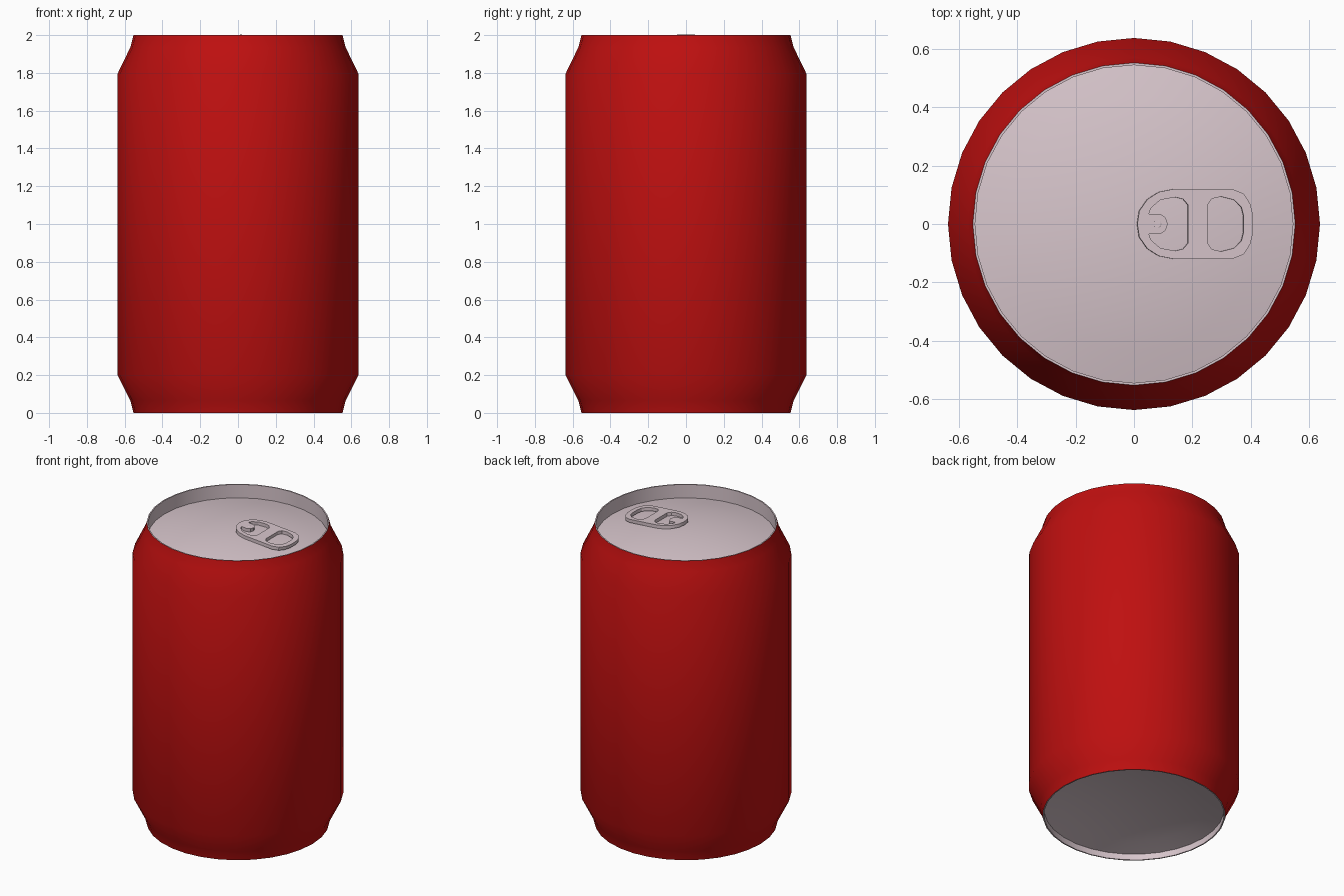
import bpy, bmesh, math

if "Cube" in bpy.data.objects:
    bpy.data.objects.remove(bpy.data.objects["Cube"])

SIDES = 32


def material(name, rgb):
    m = bpy.data.materials.new(name)
    m.diffuse_color = (*rgb, 1)
    m.use_nodes = True
    m.node_tree.nodes["Principled BSDF"].inputs["Base Color"].default_value = m.diffuse_color
    return m


red = material("red paint", (0.52, 0.005, 0.005))
metal = material("pale metal", (0.68, 0.56, 0.60))


def smooth(ob, angle=35):
    bpy.ops.object.select_all(action='DESELECT')
    ob.select_set(True)
    bpy.context.view_layer.objects.active = ob
    bpy.ops.object.shade_smooth_by_angle(angle=math.radians(angle))


def lathe(name, profile, mat, sides=SIDES):
    """Revolve (radius, z) points; a radius of 0 closes with a fan."""
    bm = bmesh.new()
    rings = []
    for r, z in profile:
        n = 1 if r == 0 else sides
        rings.append([bm.verts.new((r * math.cos(2 * math.pi * i / sides),
                                    r * math.sin(2 * math.pi * i / sides), z)) for i in range(n)])
    for a, b in zip(rings, rings[1:]):
        for i in range(sides):
            j = (i + 1) % sides
            quad = [a[i % len(a)], a[j % len(a)], b[j % len(b)], b[i % len(b)]]
            bm.faces.new(list(dict.fromkeys(quad)))
    me = bpy.data.meshes.new(name)
    bm.to_mesh(me)
    bm.free()
    me.materials.append(mat)
    ob = bpy.data.objects.new(name, me)
    bpy.context.collection.objects.link(ob)
    smooth(ob)
    return ob


def dome(edge_z, rise, r=0.545, steps=5):
    """Profile points of a shallow dome, centre first."""
    return [(r * k / steps, edge_z + rise * (1 - (k / steps) ** 2)) for k in range(steps + 1)]


# Painted wall with tapered shoulder and foot
lathe("can_wall", [(0.553, 0), (0.57, 0.065), (0.638, 0.2),
                   (0.638, 1.795), (0.57, 1.935), (0.553, 2)], red)

# Recessed domed lid with thin rim, and hollow base
lathe("lid", [(0.553, 2), (0.545, 2)] + dome(1.91, 0.065)[::-1], metal)
lathe("base", dome(0.04, 0.065) + [(0.545, 0), (0.553, 0)], metal)


# Pull tab: outline with two finger holes, mirrored across y = 0
def mirrored(half):
    return half + [(x, -y) for x, y in reversed(half) if y > 0]


outline = mirrored([(0.01, 0), (0.017, 0.045), (0.045, 0.085), (0.085, 0.11), (0.135, 0.12),
                    (0.335, 0.12), (0.375, 0.105), (0.398, 0.07), (0.408, 0.03)])
front_hole = mirrored([(0.115, 0), (0.107, 0.022), (0.088, 0.035), (0.05, 0.035), (0.057, 0.055),
                       (0.09, 0.083), (0.142, 0.092), (0.168, 0.085), (0.185, 0.065)])
back_hole = mirrored([(0.252, 0.065), (0.265, 0.086), (0.298, 0.094),
                      (0.342, 0.083), (0.368, 0.058), (0.376, 0.025)])

CENTRE = 0.21
cu = bpy.data.curves.new("pull_tab", 'CURVE')
cu.dimensions = '2D'
cu.fill_mode = 'BOTH'
cu.extrude = 0.011
for pts in (outline, front_hole, back_hole):
    sp = cu.splines.new('POLY')
    sp.points.add(len(pts) - 1)
    for p, (x, y) in zip(sp.points, pts):
        p.co = (x - CENTRE, y, 0, 1)
    sp.use_cyclic_u = True
cu.materials.append(metal)
tab = bpy.data.objects.new("pull_tab", cu)
bpy.context.collection.objects.link(tab)
tab.location = (CENTRE, 0, 1.976)
tab.rotation_euler = (0, math.radians(4.5), 0)
bpy.ops.object.select_all(action='DESELECT')
tab.select_set(True)
bpy.context.view_layer.objects.active = tab
bpy.ops.object.convert(target='MESH')
smooth(bpy.context.view_layer.objects.active, 30)

# Rivet holding the tab
rivet = lathe("rivet", [(0.018, 0), (0.018, 0.022), (0.012, 0.026), (0, 0.026)], metal, 10)
rivet.location = (0.08, 0, 1.972)
